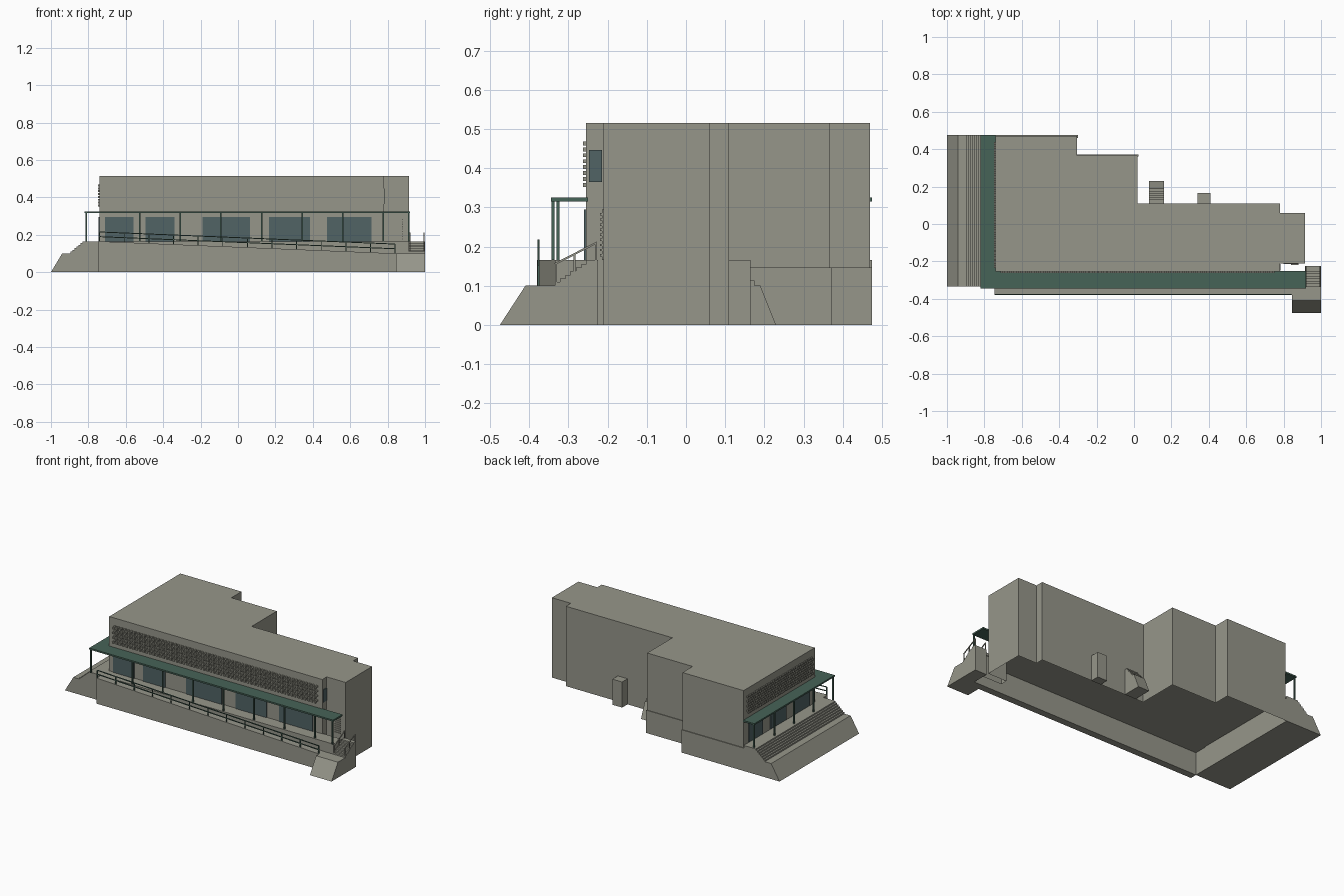
import bpy, bmesh
from mathutils import Vector, Matrix

if "Cube" in bpy.data.objects:
    bpy.data.objects.remove(bpy.data.objects["Cube"])


def material(name, rgb):
    m = bpy.data.materials.new(name)
    m.diffuse_color = (*rgb, 1)
    m.use_nodes = True
    m.node_tree.nodes["Principled BSDF"].inputs["Base Color"].default_value = m.diffuse_color
    return m


CONCRETE = material("warm grey concrete", (0.305, 0.305, 0.255))
GREEN = material("dark green paint", (0.062, 0.125, 0.095))
GLASS = material("blue grey glass", (0.082, 0.125, 0.130))


def finish(name, bm, mat):
    bmesh.ops.recalc_face_normals(bm, faces=bm.faces)
    me = bpy.data.meshes.new(name)
    bm.to_mesh(me)
    bm.free()
    me.materials.append(mat)
    ob = bpy.data.objects.new(name, me)
    bpy.context.collection.objects.link(ob)
    return ob


def prism(name, pts, lo, hi, axis="z", mat=CONCRETE, caps=True):
    """Extrude a 2D outline along an axis from lo to hi."""
    place = {"x": lambda a, b, t: (t, a, b),
             "y": lambda a, b, t: (a, t, b),
             "z": lambda a, b, t: (a, b, t)}[axis]
    bm = bmesh.new()
    low = [bm.verts.new(place(a, b, lo)) for a, b in pts]
    high = [bm.verts.new(place(a, b, hi)) for a, b in pts]
    n = len(pts)
    for i in range(n):
        j = (i + 1) % n
        bm.faces.new((low[i], low[j], high[j], high[i]))
    if caps:
        bm.faces.new(low[::-1])
        bm.faces.new(high)
    return finish(name, bm, mat)


def add_box(bm, x0, x1, y0, y1, z0, z1):
    m = Matrix.Translation(((x0 + x1) / 2, (y0 + y1) / 2, (z0 + z1) / 2))
    bmesh.ops.create_cube(bm, size=1, matrix=m @ Matrix.Diagonal((x1 - x0, y1 - y0, z1 - z0, 1)))


def boxes(name, items, mat=CONCRETE):
    bm = bmesh.new()
    for b in items:
        add_box(bm, *b)
    return finish(name, bm, mat)


def bars(name, pairs, w, mat):
    """Square bars between pairs of points."""
    bm = bmesh.new()
    for a, b in pairs:
        a, b = Vector(a), Vector(b)
        d = b - a
        rot = d.to_track_quat("Z", "Y").to_matrix().to_4x4()
        m = Matrix.Translation((a + b) / 2) @ rot @ Matrix.Diagonal((w, w, d.length, 1))
        bmesh.ops.create_cube(bm, size=1, matrix=m)
    return finish(name, bm, mat)


def stairs(a0, b0, a1, b1, n):
    """Stepped outline from low point to high point, rise first."""
    pts = []
    for i in range(n):
        a = a0 + (a1 - a0) * i / n
        pts += [(a, b0 + (b1 - b0) * i / n), (a, b0 + (b1 - b0) * (i + 1) / n)]
    return pts + [(a1, b1)]


DECK, FLOOR, ROOF = 0.165, 0.147, 0.515

# Main building volume with stepped back
prism("building", [(-0.74, -0.255), (0.78, -0.255), (0.78, -0.21), (0.915, -0.21),
                   (0.915, 0.06), (0.78, 0.06), (0.78, 0.11), (0.02, 0.11),
                   (0.02, 0.367), (-0.304, 0.367), (-0.304, 0.47), (-0.74, 0.47)], FLOOR, ROOF)

# Hollow foundation walls
prism("foundation", [(-0.745, -0.335), (0.915, -0.335), (0.915, -0.255), (0.78, -0.255),
                     (0.78, -0.21), (0.915, -0.21), (0.915, 0.06), (0.78, 0.06), (0.78, 0.11),
                     (0.024, 0.11), (0.024, 0.371), (-0.3, 0.371), (-0.3, 0.475),
                     (-0.745, 0.475)], 0, FLOOR, caps=False)
boxes("foundation_ledge", [(-0.745, -0.3, 0.46, 0.475, FLOOR - 0.004, FLOOR),
                           (-0.31, 0.024, 0.36, 0.371, FLOOR - 0.004, FLOOR)])
boxes("terrace", [(-0.745, 0.915, -0.335, -0.25, FLOOR, DECK)])

# Wide steps along the left end
prism("left_steps", [(-0.745, 0), (-1, 0), (-0.94, 0.1)] + stairs(-0.895, 0.1, -0.82, DECK, 7)
      + [(-0.745, DECK)], -0.335, 0.475, "y")

# Long front ramp and lower landing with sloped approach
prism("front_ramp", [(-0.745, 0), (0.845, 0), (0.845, 0.1), (-0.745, DECK)], -0.38, -0.335, "y")
prism("landing", [(-0.475, 0), (-0.335, 0), (-0.335, 0.1), (-0.41, 0.1)], 0.845, 1, "x")
prism("right_stairs", [(-0.335, 0)] + stairs(-0.335, 0.1, -0.24, DECK, 7)
      + [(-0.225, DECK), (-0.225, 0)], 0.915, 1, "x")

# Rear service steps and box
prism("rear_steps", [(0.11, 0), (0.23, 0), (0.19, 0.1)] + stairs(0.175, 0.1, 0.12, DECK, 5)
      + [(0.11, DECK)], 0.08, 0.16, "x")
boxes("rear_box", [(0.34, 0.41, 0.108, 0.165, 0, DECK)])

# L-shaped canopy and its posts
prism("canopy", [(-0.82, -0.345), (0.92, -0.345), (0.92, -0.25), (-0.74, -0.25),
                 (-0.74, 0.475), (-0.82, 0.475)], 0.315, 0.325, mat=GREEN)
posts = [(-0.742 + 0.217 * i, -0.327) for i in range(1, 8)]
posts += [(-0.812, -0.34), (0.912, -0.34)]
posts += [(-0.812, y) for y in (-0.14, 0.06, 0.26, 0.465)]
bars("canopy_posts", [((x, y, DECK), (x, y, 0.316)) for x, y in posts], 0.008, GREEN)


# Ramp railing follows the slope
def ramp_z(x):
    return DECK - 0.065 * (x + 0.745) / 1.59


rail = [((-0.74, -0.377, ramp_z(-0.74) + h), (0.84, -0.377, ramp_z(0.84) + h)) for h in (0.025, 0.05)]
for i in range(13):
    x = -0.74 + 1.58 * i / 12
    rail.append(((x, -0.377, ramp_z(x)), (x, -0.377, ramp_z(x) + 0.05)))
bars("ramp_railing", rail, 0.005, GREEN)

# Stair handrails
hand = []
for x in (0.92, 0.995):
    hand.append(((x, -0.335, 0.155), (x, -0.228, 0.21)))
    for y, z, top in ((-0.332, 0.1, 0.156), (-0.285, 0.13, 0.181), (-0.23, DECK, 0.209)):
        hand.append(((x, y, z), (x, y, top)))
bars("stair_handrails", hand, 0.005, CONCRETE)

# Ground floor windows, front and left
front = [(-0.71, -0.56), (-0.495, -0.34), (-0.19, 0.065), (0.165, 0.385), (0.475, 0.715)]
boxes("front_windows", [(a, b, -0.26, -0.25, DECK, 0.295) for a, b in front], GLASS)
left = [(-0.2, -0.04), (0.04, 0.2), (0.28, 0.42)]
boxes("left_windows", [(-0.745, -0.735, a, b, DECK, 0.295) for a, b in left], GLASS)
boxes("side_window", [(0.775, 0.784, -0.248, -0.215, 0.365, 0.447)], GLASS)

# Louvred door in the right recess
boxes("recess_door", [(0.8, 0.88, -0.214, -0.205, DECK, 0.295)])
boxes("door_louvres", [(0.84, 0.88, -0.219, -0.212, z, z + 0.006)
                       for z in [0.175 + 0.013 * i for i in range(9)]])

# Staggered block screen on the upper walls
screen = bmesh.new()
PITCH, SIZE, ROWS = 0.024, 0.013, 8
for r in range(ROWS):
    z = 0.352 + r * 0.0152
    shift = (r % 2) * PITCH / 2
    for i in range(61):
        x = -0.715 + i * PITCH + shift
        add_box(screen, x, x + SIZE, -0.263, -0.25, z, z + 0.010)
    for i in range(28):
        y = -0.235 + i * PITCH + shift
        add_box(screen, -0.748, -0.735, y, y + SIZE, z, z + 0.010)
finish("block_screen", screen, CONCRETE)
